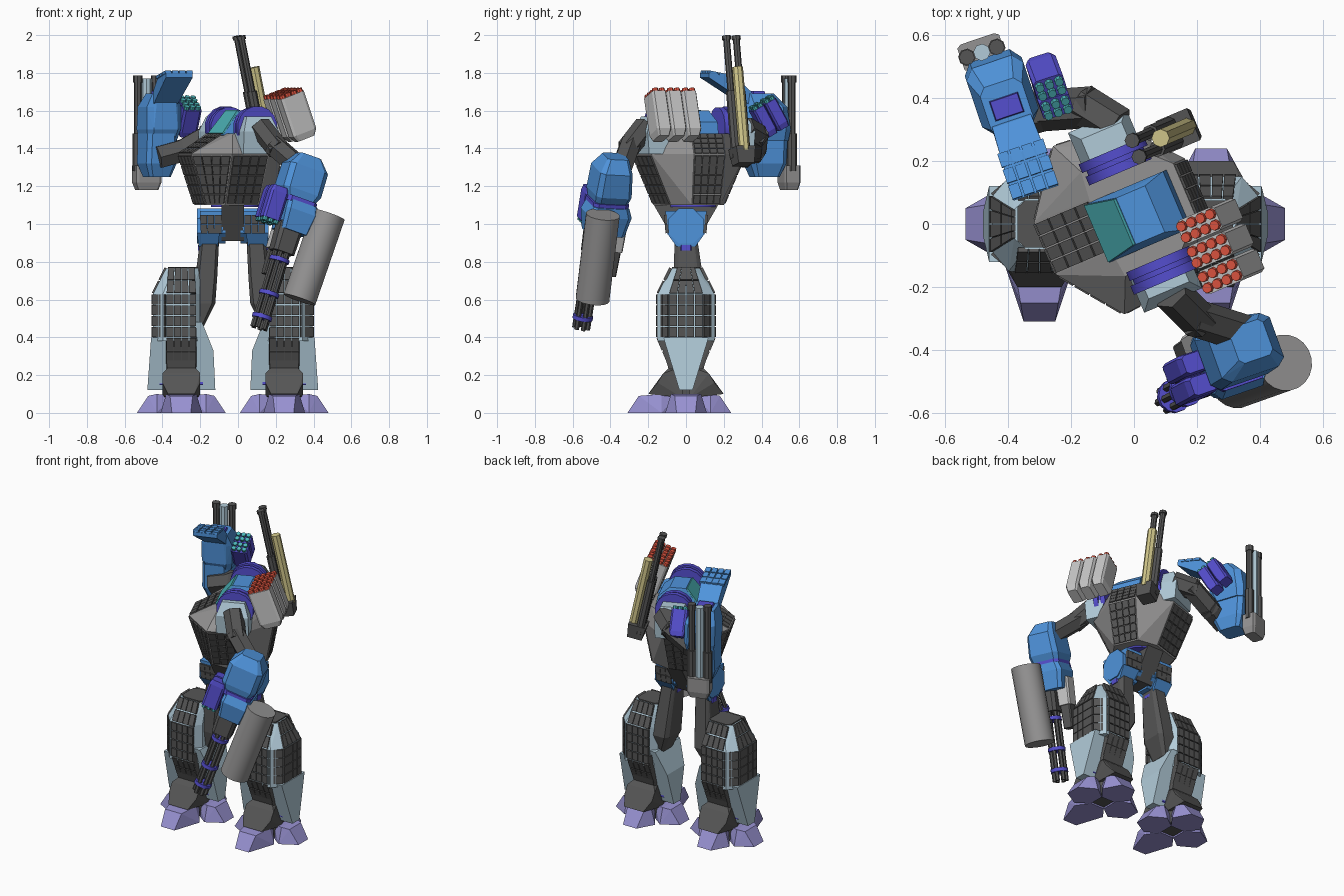
import bpy
import bmesh
from math import radians, cos, sin, pi
from mathutils import Matrix, Vector

if "Cube" in bpy.data.objects:
    bpy.data.objects.remove(bpy.data.objects["Cube"])


def make_material(name, red, green, blue):
    """Flat material from display values, converted to linear."""
    color = [(channel / 255) ** 2.2 for channel in (red, green, blue)] + [1]
    material = bpy.data.materials.new(name)
    material.use_nodes = True
    material.diffuse_color = color
    material.node_tree.nodes["Principled BSDF"].inputs["Base Color"].default_value = color
    return material


BLUE = make_material("armour blue", 80, 146, 218)
PURPLE = make_material("deep purple", 86, 80, 206)
LAVENDER = make_material("foot lavender", 150, 144, 208)
DARK = make_material("dark metal", 86, 86, 86)
GREY = make_material("mid grey", 146, 145, 145)
PALE = make_material("pale grey", 198, 198, 198)
STEEL = make_material("pale steel blue", 176, 202, 216)
TEAL = make_material("teal glass", 78, 180, 184)
RED = make_material("warhead red", 228, 88, 68)
TAN = make_material("tan barrel", 208, 198, 138)

WORLD = Matrix.Identity(4)
shift = Matrix.Translation


def turn(degrees, axis="Z"):
    return Matrix.Rotation(radians(degrees), 4, axis)


def aim(start, end, side):
    """Frame at start with z pointing to end and x near side."""
    start = Vector(start)
    z = (Vector(end) - start).normalized()
    y = z.cross(Vector(side)).normalized()
    frame = Matrix((y.cross(z), y, z)).transposed().to_4x4()
    frame.translation = start
    return frame


def finish(name, bm, material, smooth=False):
    bmesh.ops.recalc_face_normals(bm, faces=bm.faces)
    for edge in bm.edges:
        edge.smooth = edge.calc_face_angle(0) < 0.6
    for face in bm.faces:
        face.smooth = smooth
    mesh = bpy.data.meshes.new(name)
    bm.to_mesh(mesh)
    bm.free()
    mesh.materials.append(material)
    part = bpy.data.objects.new(name, mesh)
    bpy.context.collection.objects.link(part)
    return part


def hull(name, points, material, frame=WORLD):
    bm = bmesh.new()
    for point in points:
        bm.verts.new(frame @ Vector(point))
    bmesh.ops.convex_hull(bm, input=bm.verts)
    loose = [vert for vert in bm.verts if not vert.link_faces]
    bmesh.ops.delete(bm, geom=loose, context="VERTS")
    bmesh.ops.dissolve_limit(bm, angle_limit=0.03, verts=bm.verts, edges=bm.edges)
    return finish(name, bm, material)


def both(points):
    return [(x * side, y, z) for x, y, z in points for side in (1, -1)]


def block(name, rings, material, frame=WORLD, cut=0.0):
    """Hull of stacked rectangles (x, y, z, half x, half y) with cut corners."""
    points = []
    for x, y, z, hx, hy in rings:
        for sx in (1, -1):
            for sy in (1, -1):
                points.append((x + sx * hx * (1 - cut), y + sy * hy, z))
                points.append((x + sx * hx, y + sy * hy * (1 - cut), z))
    return hull(name, points, material, frame)


def tube(name, start, end, radius, material, frame=WORLD, sides=8, tip=None):
    start, end = Vector(start), Vector(end)
    axis = end - start
    place = frame @ shift((start + end) / 2) @ axis.to_track_quat("Z", "Y").to_matrix().to_4x4()
    place = place @ turn(180 / sides)
    bm = bmesh.new()
    bmesh.ops.create_cone(bm, cap_ends=True, segments=sides, radius1=radius,
                          radius2=radius if tip is None else tip,
                          depth=axis.length, matrix=place)
    return finish(name, bm, material, sides > 10)


def tiles(name, corners, columns, rows, material, frame=WORLD, gap=0.05, inset=0.0):
    """Grid of raised plates laid over a four cornered panel."""
    corners = [frame @ Vector(corner) for corner in corners]
    middle = sum(corners, Vector()) / 4
    a, b, c, d = [corner.lerp(middle, inset) for corner in corners]
    bm = bmesh.new()
    for i in range(columns):
        for j in range(rows):
            cell = []
            for u, v in ((gap, gap), (1 - gap, gap), (1 - gap, 1 - gap), (gap, 1 - gap)):
                u, v = (i + u) / columns, (j + v) / rows
                cell.append(bm.verts.new(a.lerp(b, u).lerp(d.lerp(c, u), v)))
            bm.faces.new(cell)
    part = finish(name, bm, material)
    plate = part.modifiers.new("Plate thickness", "SOLIDIFY")
    plate.thickness, plate.offset = 0.016, 0
    return part


# Legs: local +x points outward
for side, label in ((1, "left"), (-1, "right")):
    leg = shift((-0.0275 + side * 0.2725, 0, 0)) @ Matrix.Scale(side, 4, (1, 0, 0))
    block(label + "_sole", [(0, 0, .01, .08, .08), (0, 0, .1, .09, .09)], DARK, leg, .3)
    for angle, reach in ((0, .24), (90, .235), (180, .31), (270, .235)):
        hull(label + "_toe", both([(.05, .05, 0), (.05, .05, .09), (.11, .13, 0),
             (.08, .13, .1), (.06, reach - .06, .09), (.05, reach, 0)]),
             LAVENDER, leg @ turn(angle))
    for facing in (0, 180):
        face = leg @ turn(facing)
        hull(label + "_ankle", both([(.1, .02, .08), (.07, .2, .1), (.1, .15, .16),
             (.1, .12, .21), (.06, .08, .25), (.06, 0, .25)]), DARK, face)
        tiles(label + "_shin_panel", [(-.08, -.09, .26), (.08, -.09, .26),
              (.08, -.15, .4), (-.08, -.15, .4)], 4, 2, DARK, face)
        tiles(label + "_shin_panel", [(-.08, -.15, .4), (.08, -.15, .4),
              (.08, -.15, .63), (-.08, -.15, .63)], 4, 4, DARK, face)
        tiles(label + "_knee_panel", [(-.08, -.15, .63), (.08, -.15, .63),
              (.07, -.08, .77), (-.07, -.08, .77)], 4, 2, DARK, face)
    block(label + "_shin_core", [(0, 0, .1, .07, .05), (0, 0, .26, .08, .085),
          (0, 0, .4, .08, .145), (0, 0, .45, .08, .145)], DARK, leg)
    block(label + "_shin", [(.025, 0, .38, .125, .15), (.025, 0, .63, .125, .15),
          (-.01, 0, .765, .09, .08)], STEEL, leg, .42)
    block(label + "_knee_cap", [(-.01, 0, .76, .08, .075), (-.01, 0, .773, .08, .075)],
          DARK, leg, .3)
    for y in (1, -1):
        tiles(label + "_corner_panel", [(.08, y * .15, .4), (.15, y * .09, .4),
              (.15, y * .09, .63), (.08, y * .15, .63)], 2, 4, DARK, leg, .035)
    tiles(label + "_outer_panel", [(.15, -.09, .4), (.15, .09, .4),
          (.15, .09, .63), (.15, -.09, .63)], 4, 4, DARK, leg, .035)
    tiles(label + "_outer_knee_panel", [(.15, -.09, .63), (.15, .09, .63),
          (.08, .045, .77), (.08, -.045, .77)], 4, 2, DARK, leg, .035)
    block(label + "_outer_calf", [(.13, 0, .12, .05, .035), (.135, 0, .26, .035, .07),
          (.115, 0, .4, .045, .12)], STEEL, leg)
    block(label + "_inner_calf", [(-.13, 0, .12, .05, .035), (-.13, 0, .33, .04, .09),
          (-.09, 0, .48, .02, .13)], STEEL, leg)
    tube(label + "_ankle_pin", (-.115, 0, .17), (.115, 0, .17), .05, PURPLE, leg)
    block(label + "_thigh", [(-.15, 0, .92, .05, .06), (-.14, 0, .72, .05, .065),
          (-.12, .02, .58, .06, .09), (-.08, .01, .46, .04, .06)], DARK, leg, .3)

# Pelvis
pelvis = shift((-0.0275, 0, 0))
hull("pelvis_block", both([(.06, .17, 1.1), (.06, -.17, 1.1), (.06, .06, .91),
     (.06, -.06, .91)]), DARK, pelvis)
for side, label in ((1, "left"), (-1, "right")):
    tube(label + "_hip", (side * .04, 0, .99), (side * .19, 0, .99), .1, BLUE, pelvis)
    block(label + "_hip_box", [(side * .11, 0, .95, .055, .1),
          (side * .11, 0, 1.07, .065, .11)], BLUE, pelvis)
    block(label + "_hip_skirt", [(side * .13, 0, .88, .05, .05),
          (side * .13, 0, .95, .06, .1)], BLUE, pelvis)
    tube(label + "_hip_joint", (side * .13, 0, .86), (side * .13, 0, .89), .06, PURPLE, pelvis)
    for y in (-1, 1):
        tiles(label + "_hip_panel", [(side * .06, y * .1, .95), (side * .17, y * .1, .95),
              (side * .175, y * .11, 1.05), (side * .06, y * .11, 1.05)], 3, 2, DARK, pelvis, .03)

# Torso, turned toward the model's right
torso = shift((-.015, .035, 0)) @ turn(-67)
tube("waist_ring", (0, 0, 1.09), (0, 0, 1.11), .13, PURPLE, torso, 12)
nose, cheek, flank, rear = (.09, -.29), (.29, -.14), (.27, .08), (.09, .23)
nose_low, cheek_low, flank_low, rear_low = (.08, -.2), (.17, -.13), (.15, .07), (.08, .18)
lower = [(x, y, 1.1) for x, y in (nose_low, cheek_low, flank_low, rear_low)]
middle = [(x, y, 1.37) for x, y in (nose, cheek, flank, rear)]
upper = [(.09, -.1, 1.48), (.18, -.09, 1.48), (.18, .1, 1.48), (.09, .19, 1.48)]
hull("torso_shell", both(lower + middle + upper), GREY, torso)


def mirrored(point, side):
    return Vector((point[0] * side, point[1], point[2]))


for side in (1, -1):
    for i, label in ((0, "chest"), (1, "flank")):
        quad = [lower[i], lower[i + 1], middle[i + 1], middle[i]]
        tiles(label + "_panel", [mirrored(p, side) for p in quad], 4, 5, DARK, torso, inset=.06)
for i, label in ((0, "front"), (3, "back")):
    for low, high, rows in ((lower, middle, 5), (middle, upper, 4)):
        quad = [mirrored(low[i], -1), low[i], high[i], mirrored(high[i], -1)]
        tiles(label + "_panel", quad, 4, rows, DARK, torso, inset=.04)

# Cockpit hood and window
head = torso @ shift((.02, 0, 0))
hull("cockpit_hood", both([(.1, -.12, 1.47), (.08, -.02, 1.6), (.08, .08, 1.6),
     (.1, .15, 1.54), (.1, .17, 1.44)]), BLUE, head)
tiles("cockpit_window", [(-.1, -.118, 1.475), (.1, -.118, 1.475), (.08, -.022, 1.6),
      (-.08, -.022, 1.6)], 1, 1, TEAL, head, .01)

# Shoulders
for side, label in ((1, "left"), (-1, "right")):
    for inner, radius, width in ((.15, .11, .03), (.155, .1, .065), (.195, .115, .03)):
        tube(label + "_shoulder_disc", (side * inner, .025, 1.51),
             (side * (inner + width), .025, 1.51), radius, PURPLE, head, 16)
    block(label + "_shoulder_box", [(side * .24, .02, 1.37, .06, .1),
          (side * .25, .02, 1.49, .06, .1), (side * .24, .02, 1.57, .035, .07)], STEEL, torso)

# Missile rack behind the left shoulder
for i in (-1, 0, 1):
    column = torso @ shift((.21, .23, 1.57)) @ turn(20, "X") @ shift((i * .087, 0, 0))
    block("missile_column", [(0, 0, -.125, .03, .05), (0, 0, -.09, .04, .07),
          (0, 0, .12, .04, .07)], PALE, column, .2)
    for x in (-.019, .019):
        for row in range(4):
            y = (row - 1.5) * .035
            tube("missile_tip", (x, y, .11), (x, y, .138), .018, RED, column, tip=.016)

# Cannon behind the right shoulder
cannon = torso @ shift((-.18, .235, 1.35)) @ turn(12, "X")
block("cannon_base", [(0, .02, -.04, .045, .045), (0, .02, .05, .055, .055)], DARK, cannon)
for x in (-.028, .028):
    tube("cannon_breech", (x, 0, 0), (x, 0, .36), .026, DARK, cannon)
    tube("cannon_barrel", (x, 0, .3), (x, 0, .66), .018, DARK, cannon)
    tube("cannon_muzzle", (x, 0, .64), (x, 0, .66), .024, DARK, cannon)
tube("cannon_tan_barrel", (0, .05, .03), (0, .05, .48), .029, TAN, cannon)


def limb(name, joints, radius):
    for start, end in zip(joints, joints[1:]):
        step = (Vector(end) - Vector(start)).normalized() * radius * .4
        tube(name, Vector(start) - step, Vector(end) + step, radius, DARK, sides=6)


# Left arm, hanging, with rotary gun: local z runs down the arm
limb("left_upper_arm", [(.13, -.23, 1.5), (.2, -.3, 1.41), (.36, -.35, 1.27)], .06)
arm = aim((.385, -.41, 1.36), (.11, -.555, .45), (-.94, -.34, 0))
block("left_elbow_armour", [(0, .04, 0, .06, .06), (0, .03, .07, .11, .09),
      (0, .035, .2, .11, .1), (0, .035, .25, .085, .09)], BLUE, arm, .25)
block("left_forearm_joint", [(-.01, .03, .24, .088, .1), (-.01, .03, .27, .088, .1)],
      PURPLE, arm, .25)
block("left_forearm", [(-.02, .03, .26, .085, .1), (-.02, .03, .31, .09, .12),
      (-.02, .03, .42, .075, .1)], BLUE, arm, .2)
block("rotary_gun_body", [(0, 0, .38, .065, .06), (0, 0, .54, .06, .055)], DARK, arm, .3)
block("gun_motor", [(0, .11, .35, .045, .045), (0, .11, .52, .045, .04)], PALE, arm, .2)
block("gun_feed", [(0, .11, .5, .035, .035), (0, .11, .66, .03, .03)], DARK, arm, .2)
for i in range(6):
    x, y = .036 * cos(i * pi / 3), .036 * sin(i * pi / 3)
    tube("rotary_barrel", (x, y, .52), (x, y, .965), .013, DARK, arm, 6)
for z in (.57, .76, .89):
    tube("barrel_clamp", (0, 0, z), (0, 0, z + .022), .054, PURPLE, arm, 12)
tube("gun_drum", (.48, -.44, 1.05), (.325, -.495, .6), .09, GREY, sides=20)


def missile_pod(label, frame, length):
    for y in (-.037, .037):
        block(label + "_pod", [(0, y, 0, .04, .03), (0, y, .03, .05, .035),
              (0, y, length, .05, .035)], PURPLE, frame, .25)
        for row in range(3):
            for offset in (-.016, .016):
                x = (row - 1) * .032
                tube(label + "_rocket", (x, y + offset, length - .01),
                     (x, y + offset, length + .018), .014, TEAL, frame)


missile_pod("left", arm @ shift((.125, .01, .215)), .18)

# Right arm, raised
limb("right_upper_arm", [(-.07, .32, 1.5), (-.15, .37, 1.47), (-.29, .36, 1.39),
     (-.4, .33, 1.36)], .066)
raised = shift((-.42, .42, 0)) @ turn(18.7)
block("right_elbow_armour", [(-.01, 0, 1.25, .06, .07), (-.01, 0, 1.32, .085, .1),
      (-.01, 0, 1.48, .08, .11)], BLUE, raised, .25)
block("right_forearm", [(0, .01, 1.44, .08, .1), (0, 0, 1.5, .095, .12),
      (0, -.01, 1.62, .095, .11), (0, -.05, 1.69, .07, .08)], BLUE, raised, .3)
hull("right_hand_guard", both([(.065, -.06, 1.6), (.065, -.1, 1.7), (.07, -.2, 1.785),
     (.075, -.34, 1.8), (.075, -.34, 1.775), (.07, -.21, 1.71)]), BLUE, raised)
tiles("right_hand_plates", [(-.08, -.18, 1.775), (.08, -.18, 1.775), (.08, -.34, 1.805),
      (-.08, -.34, 1.805)], 4, 3, BLUE, raised, .08)
block("forearm_plate", [(0, -.05, 1.68, .05, .035), (0, -.05, 1.705, .045, .03)], PURPLE, raised)
missile_pod("right", aim((-.285, .48, 1.49), (-.255, .4, 1.64), (.95, .3, 0)), .165)

# Twin guns on the raised arm
guns = shift((-.483, .545, 0)) @ turn(18.7)
block("gun_housing", [(0, 0, 1.18, .055, .035), (0, 0, 1.22, .07, .045),
      (0, 0, 1.31, .07, .045)], GREY, guns, .2)
for x in (-.05, .05):
    tube("twin_gun_sleeve", (x, 0, 1.28), (x, 0, 1.48), .028, DARK, guns)
    tube("twin_gun_barrel", (x, 0, 1.28), (x, 0, 1.77), .02, DARK, guns)
    tube("twin_gun_muzzle", (x, 0, 1.75), (x, 0, 1.785), .025, DARK, guns)
tube("gun_core", (0, 0, 1.28), (0, 0, 1.77), .027, STEEL, guns)
